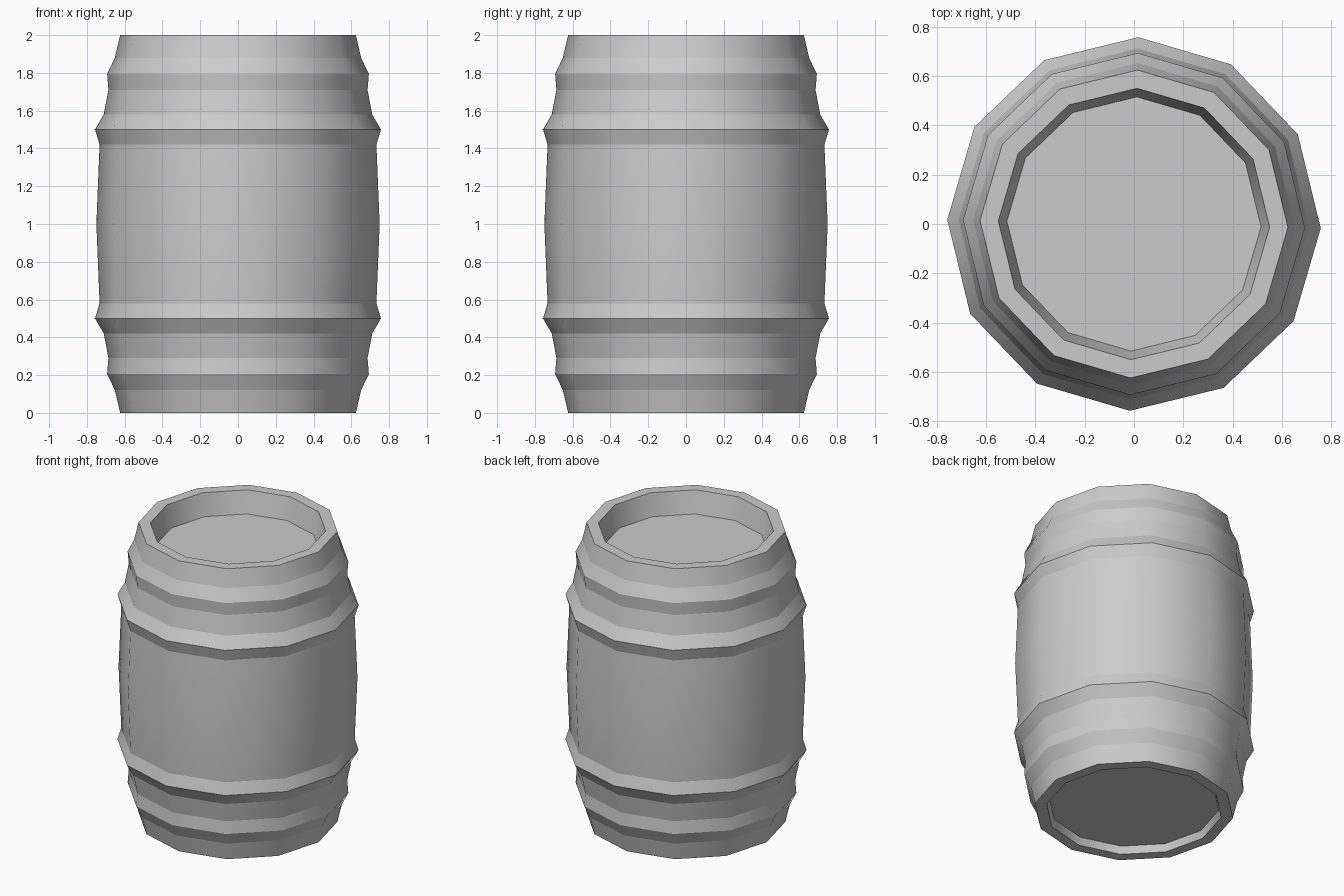
import bpy
import bmesh
from math import cos, sin, tau, radians

SIDES = 12
TURN = radians(-1.3)

cube = bpy.data.objects.get("Cube")
if cube:
    bpy.data.objects.remove(cube, do_unlink=True)

grey = bpy.data.materials.new("plain grey")
grey.use_nodes = True
colour = (0.6, 0.6, 0.6, 1)
grey.diffuse_color = colour
grey.node_tree.nodes["Principled BSDF"].inputs["Base Color"].default_value = colour

# Upper half of the bulging side: radius and height above the middle
half = [(0.733, 0.42), (0.757, 0.5), (0.711, 0.58), (0.686, 0.71),
        (0.693, 0.795), (0.652, 0.88), (0.624, 1.0)]
lower = [(r, 1 - h) for r, h in reversed(half)]
upper = [(r, 1 + h) for r, h in half]
# Recessed lids at both ends
base_lid = [(0.535, 0.05), (0.55, 0)]
top_lid = [(0.55, 2), (0.515, 1.85)]
profile = base_lid + lower + [(0.75, 1)] + upper + top_lid
middle = len(base_lid) + len(lower)

# Stack the rings and bridge them
bm = bmesh.new()
rings = []
for r, z in profile:
    angles = [TURN + tau * i / SIDES for i in range(SIDES)]
    rings.append([bm.verts.new((r * cos(a), r * sin(a), z)) for a in angles])
for low, high in zip(rings, rings[1:]):
    for i in range(SIDES):
        j = (i + 1) % SIDES
        bm.faces.new((low[i], low[j], high[j], high[i]))
bm.faces.new(reversed(rings[0]))
bm.faces.new(rings[-1])
bmesh.ops.recalc_face_normals(bm, faces=bm.faces)

# Smooth around the barrel, crisp along each hoop
for face in bm.faces:
    face.smooth = True
for k, ring in enumerate(rings):
    if k != middle:
        for i in range(SIDES):
            bm.edges.get((ring[i], ring[(i + 1) % SIDES])).smooth = False

mesh = bpy.data.meshes.new("barrel")
bm.to_mesh(mesh)
bm.free()
mesh.materials.append(grey)
barrel = bpy.data.objects.new("barrel", mesh)
bpy.context.collection.objects.link(barrel)
